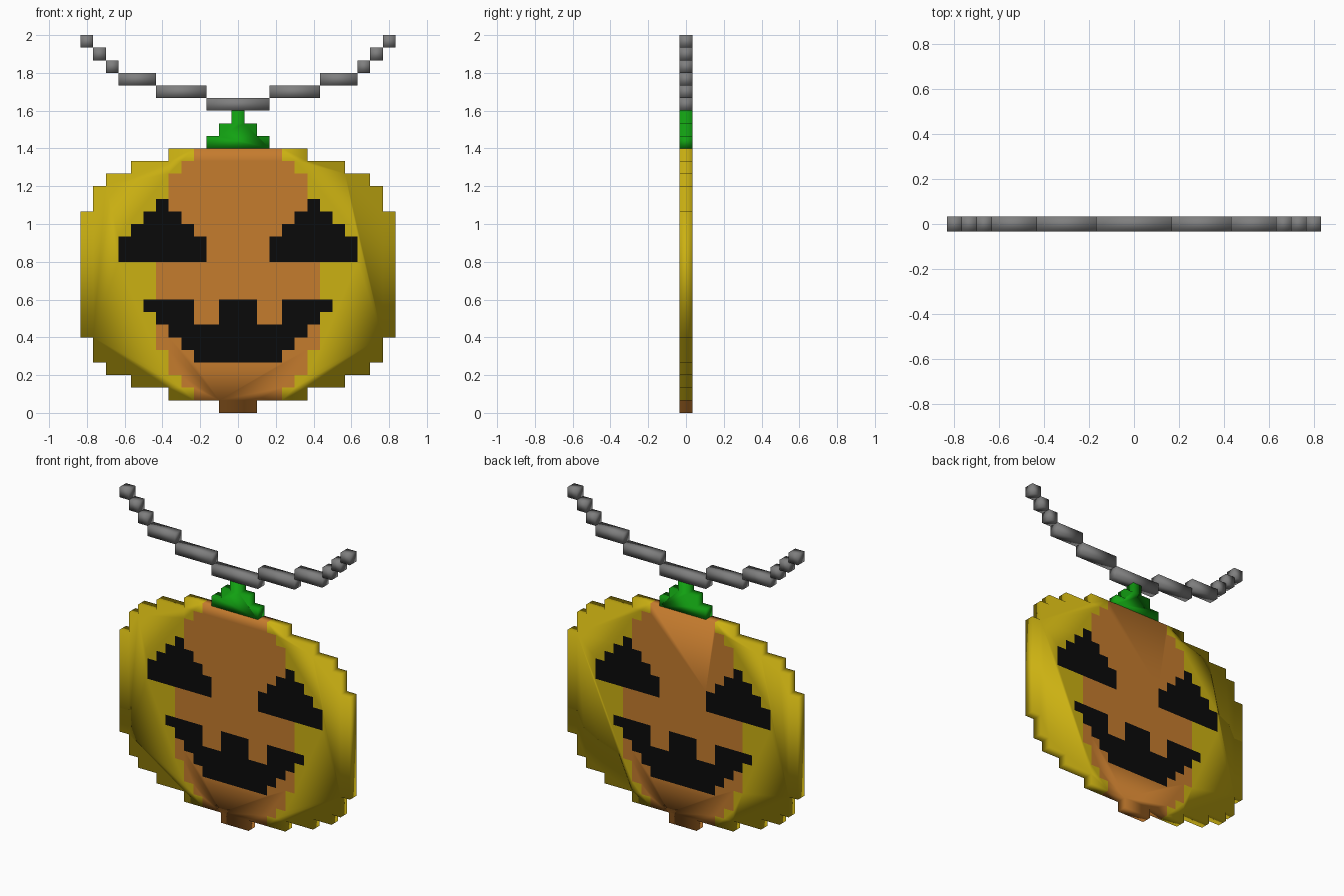
import bpy, bmesh
from mathutils import Vector

if "Cube" in bpy.data.objects:
    bpy.data.objects.remove(bpy.data.objects["Cube"])

U = 1 / 15  # size of one square cell


def colour(name, rgb):
    m = bpy.data.materials.new(name)
    m.diffuse_color = (*rgb, 1)
    m.use_nodes = True
    m.node_tree.nodes["Principled BSDF"].inputs["Base Color"].default_value = m.diffuse_color
    return m


def cell_part(name, cells, mat, body=frozenset()):
    """Join (column, row) cells into one flat outline and extrude it one cell deep.
    Walls that would be buried inside the body are left out."""
    bm = bmesh.new()
    for c, r in sorted(cells):
        corners = ((-.5, 0), (.5, 0), (.5, 1), (-.5, 1))
        bm.faces.new([bm.verts.new(((c + dx) * U, -U / 2, (r + dz) * U))
                      for dx, dz in corners])
    bmesh.ops.remove_doubles(bm, verts=bm.verts[:], dist=1e-4)
    bmesh.ops.dissolve_limit(bm, angle_limit=0.01, verts=bm.verts[:], edges=bm.edges[:])
    ext = bmesh.ops.extrude_face_region(bm, geom=bm.faces[:])
    moved = [v for v in ext["geom"] if isinstance(v, bmesh.types.BMVert)]
    bmesh.ops.translate(bm, verts=moved, vec=Vector((0, U, 0)))
    bmesh.ops.recalc_face_normals(bm, faces=bm.faces[:])
    buried = []
    for f in bm.faces:
        f.smooth = True
        p = f.calc_center_median() + f.normal * U / 4
        if abs(f.normal.y) < .5 and (round(p.x / U), int(p.z // U)) in body:
            buried.append(f)
    bmesh.ops.delete(bm, geom=buried, context='FACES')
    mesh = bpy.data.meshes.new(name)
    bm.to_mesh(mesh)
    bm.free()
    mesh.materials.append(mat)
    ob = bpy.data.objects.new(name, mesh)
    bpy.context.collection.objects.link(ob)


def pair(name, cells, mat, body=frozenset()):
    """Right-hand part and its mirror image on the left."""
    cell_part(name + "_right", cells, mat, body)
    cell_part(name + "_left", {(-c, r) for c, r in cells}, mat, body)


def centred(halves, start=0):
    """Rows of cells symmetric about x = 0, from bottom to top."""
    return {(c, start + i) for i, h in enumerate(halves) for c in range(-h, h + 1)}


yellow = colour("yellow", (0.60, 0.44, 0.006))
orange = colour("orange", (0.56, 0.20, 0.027))
black = colour("black", (0.003, 0.003, 0.003))
green = colour("green", (0.006, 0.36, 0.006))
grey = colour("grey", (0.21, 0.21, 0.21))

# Cell masks: full outline, middle band and face openings
outline = centred([1, 5, 8, 10, 11, 11] + [12] * 10 + [11, 11, 10, 8, 5])
band = centred([1, 3, 4, 5, 5] + [6] * 10 + [5] * 4 + [4, 3])
teeth = {(s * c, r) for s in (-1, 1) for c in (2, 3) for r in (7, 8)}
mouth = centred([3, 4, 5, 6, 7], 4) - teeth
eye = {(c, 12 + i) for i, h in enumerate([3, 3, 2, 1, 0])
       for c in range(6 - h, 7 + h)}
face = mouth | eye | {(-c, r) for c, r in eye}

# Pumpkin body
cell_part("pumpkin_middle", band - face, orange, outline)
pair("pumpkin_side", {(c, r) for c, r in outline - band - face if c > 0}, yellow, outline)

# Face
cell_part("mouth", mouth, black, outline)
pair("eye", eye, black, outline)

# Stem
cell_part("stem", centred([2, 1, 0], 21), green)

# Hanging cord, stepping outward and upward
cell_part("cord_middle", centred([2], 24), grey)
for i, (a, b) in enumerate([(3, 6), (7, 9), (10, 10), (11, 11), (12, 12)]):
    pair(f"cord_link_{i + 1}", {(c, 25 + i) for c in range(a, b + 1)}, grey)
